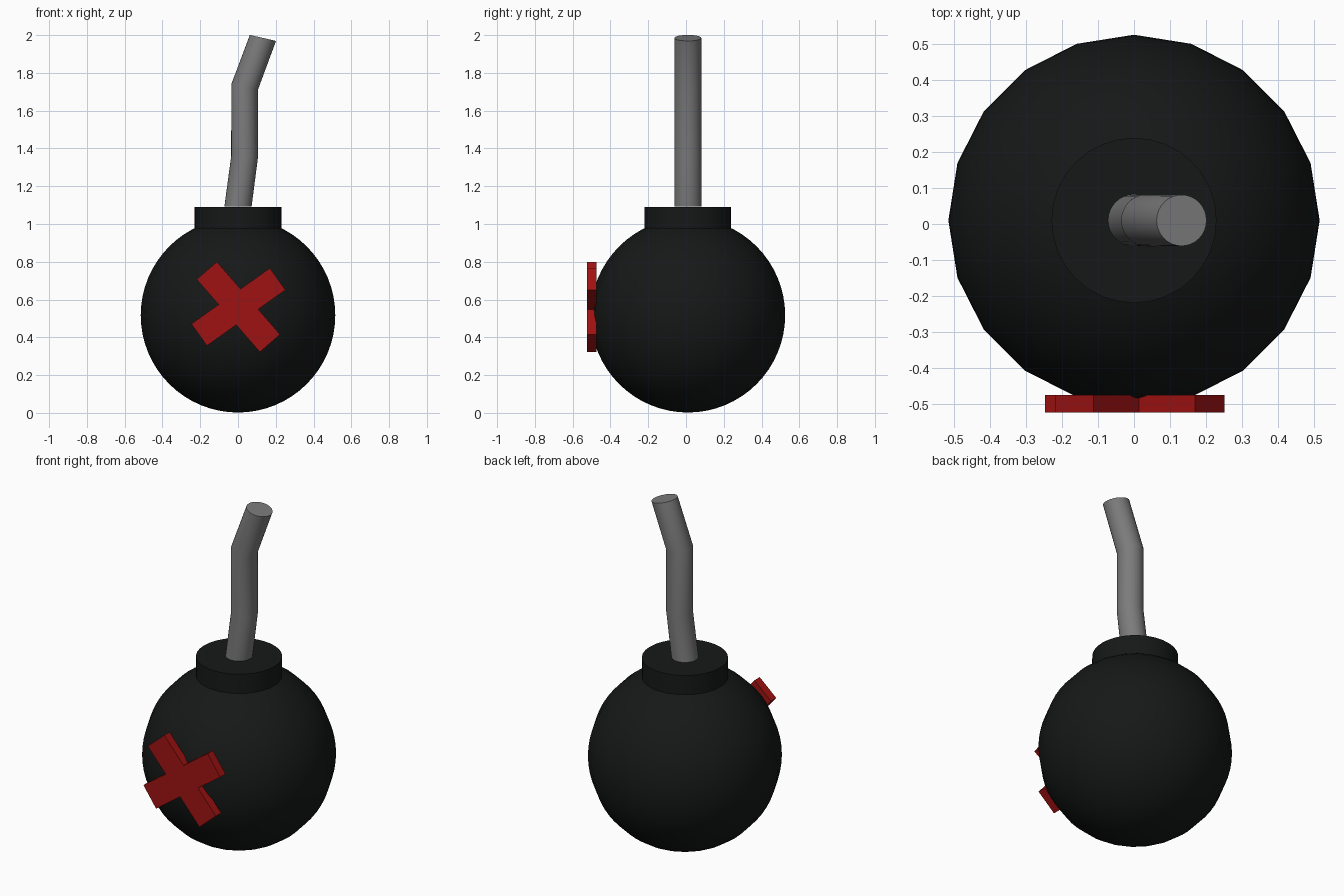
import bpy, bmesh, math
from mathutils import Vector

if "Cube" in bpy.data.objects:
    bpy.data.objects.remove(bpy.data.objects["Cube"])

CY = 0.01  # the ball, neck and fuse share this y centre


def material(name, rgb):
    mat = bpy.data.materials.new(name)
    mat.diffuse_color = (*rgb, 1)
    mat.use_nodes = True
    mat.node_tree.nodes["Principled BSDF"].inputs["Base Color"].default_value = mat.diffuse_color
    return mat


def add_object(name, bm, mat, smooth_angle=None):
    bmesh.ops.recalc_face_normals(bm, faces=bm.faces)
    mesh = bpy.data.meshes.new(name)
    bm.to_mesh(mesh)
    bm.free()
    mesh.materials.append(mat)
    obj = bpy.data.objects.new(name, mesh)
    bpy.context.collection.objects.link(obj)
    if smooth_angle:
        bpy.ops.object.select_all(action='DESELECT')
        obj.select_set(True)
        bpy.context.view_layer.objects.active = obj
        bpy.ops.object.shade_smooth_by_angle(angle=math.radians(smooth_angle))
    return obj


def tube(name, rings, mat, sides=32):
    """Capped tube through rings of (centre x, centre z, radius, tilt in degrees)."""
    bm = bmesh.new()
    loops = []
    for x, z, r, tilt in rings:
        t = math.radians(tilt)
        loop = []
        for i in range(sides):
            a = 2 * math.pi * i / sides
            u, v = r * math.cos(a), r * math.sin(a)
            loop.append(bm.verts.new((x + u * math.cos(t), CY + v, z - u * math.sin(t))))
        loops.append(loop)
    for low, high in zip(loops, loops[1:]):
        for i in range(sides):
            j = (i + 1) % sides
            bm.faces.new((low[i], low[j], high[j], high[i]))
    bm.faces.new(loops[0])
    bm.faces.new(loops[-1])
    return add_object(name, bm, mat, 30)


black = material("black", (0.008, 0.009, 0.009))
red = material("red", (0.35, 0.006, 0.006))
grey = material("grey", (0.2, 0.2, 0.2))

# Round body
bm = bmesh.new()
bmesh.ops.create_uvsphere(bm, u_segments=20, v_segments=32, radius=0.515)
bmesh.ops.translate(bm, verts=bm.verts, vec=(0, CY, 0.517))
add_object("body", bm, black, 40)

# Neck collar on top of the body
tube("neck", [(0, 0.96, 0.229, 0), (0, 1.09, 0.229, 0)], black)

# Bent fuse
tube("fuse", [(0, 1.093, 0.072, 0), (0.035, 1.357, 0.071, 3),
              (0.035, 1.725, 0.072, 12), (0.132, 1.985, 0.071, 13)], grey)

# Cross on the front: outline of four arms, extruded backwards
HALF_WIDTH, HALF_LENGTH = 0.071, 0.255
arms = [math.radians(a) for a in (35.4, 131, 215.4, 311)]
bm = bmesh.new()
outline = []
for i, a in enumerate(arms):
    following = arms[(i + 1) % 4] + (2 * math.pi if i == 3 else 0)
    along = Vector((math.cos(a), 0, math.sin(a)))
    across = Vector((-math.sin(a), 0, math.cos(a)))
    middle, half_gap = (a + following) / 2, (following - a) / 2
    inner = Vector((math.cos(middle), 0, math.sin(middle))) * HALF_WIDTH / math.sin(half_gap)
    outline += [along * HALF_LENGTH - across * HALF_WIDTH,
                along * HALF_LENGTH + across * HALF_WIDTH, inner]
centre = Vector((0.002, -0.523, 0.561))
face = bm.faces.new([bm.verts.new(centre + p) for p in outline])
extruded = bmesh.ops.extrude_face_region(bm, geom=[face], use_keep_orig=True)
bmesh.ops.translate(bm, vec=(0, 0.049, 0),
                    verts=[g for g in extruded["geom"] if isinstance(g, bmesh.types.BMVert)])
add_object("front_cross", bm, red)
